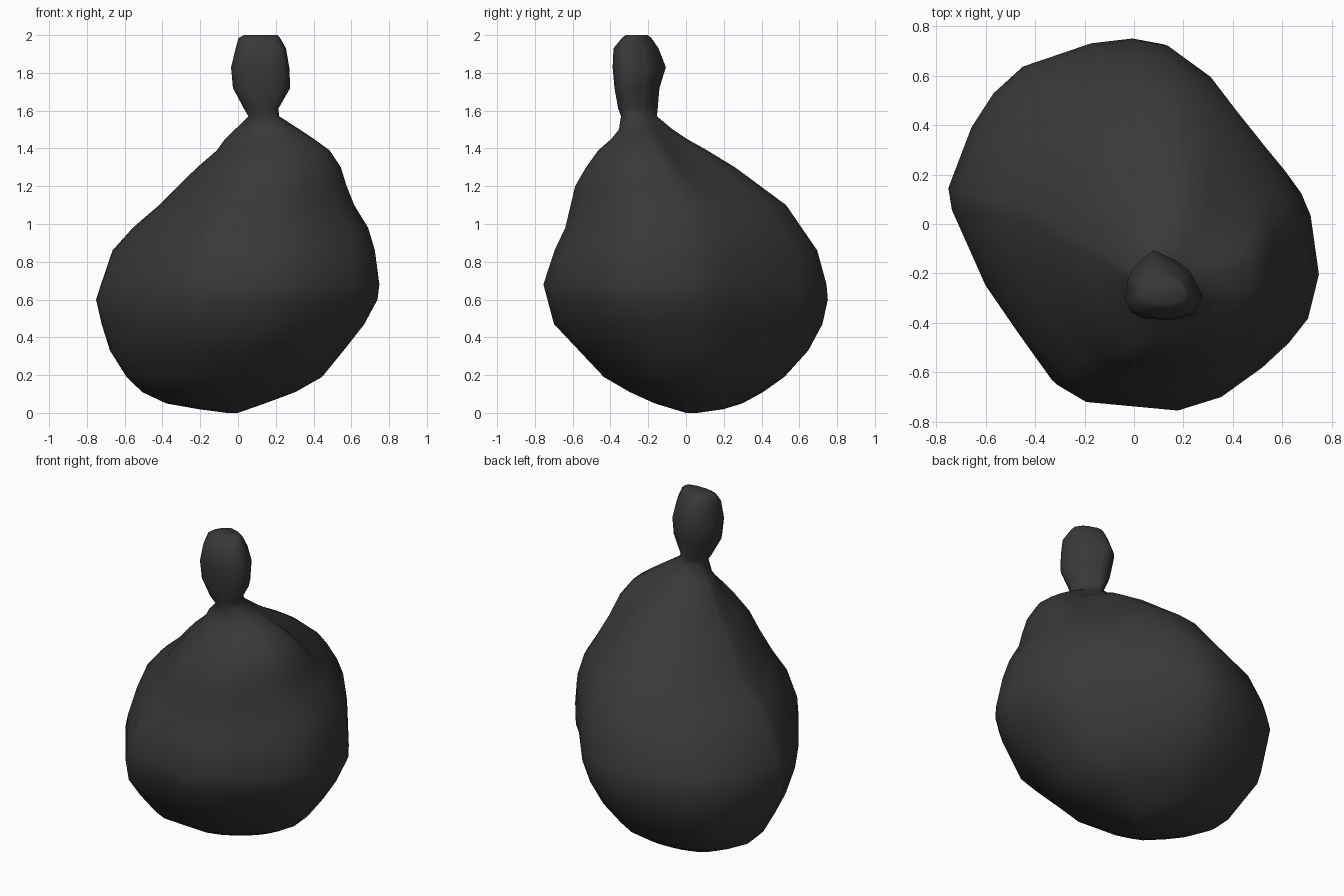
import bpy, bmesh
from math import atan2, cos, sin, exp, radians, pi, hypot

if "Cube" in bpy.data.objects:
    bpy.data.objects.remove(bpy.data.objects["Cube"])

# Plan outline of the sack at its widest (diagonal, rounded oblong)
PLAN = [(0, .755), (-.17, .735), (-.45, .64), (-.57, .53), (-.66, .39), (-.755, .14),
        (-.74, .05), (-.6, -.26), (-.47, -.45), (-.33, -.65), (-.21, -.72), (.17, -.755),
        (.35, -.7), (.52, -.58), (.63, -.48), (.71, -.38), (.755, -.2), (.72, .04),
        (.68, .13), (.61, .22), (.53, .3), (.3, .6), (.13, .73)]
# Plan outline of the gathered top (unit box)
TOP = [(-.31, 1), (-.875, .31), (-1, -.38), (-.75, -.93), (.19, -1), (.84, -.8), (1, -.31), (.63, .52)]

# Side profiles as (z, coordinate)
X_MIN = [(0, -.06), (.04, -.36), (.12, -.53), (.2, -.6), (.35, -.69), (.59, -.755), (.88, -.66),
         (1.02, -.52), (1.1, -.42), (1.29, -.23), (1.38, -.12), (1.44, -.08), (1.5, -.02), (1.57, .05)]
X_MAX = [(0, 0), (.1, .29), (.19, .45), (.45, .66), (.63, .755), (.9, .72), (.98, .69),
         (1.13, .6), (1.33, .54), (1.4, .48), (1.5, .33), (1.57, .22)]
Y_MIN = [(0, .0), (.06, -.2), (.17, -.42), (.47, -.7), (.68, -.755), (.88, -.69), (.98, -.64),
         (1.2, -.59), (1.29, -.54), (1.4, -.46), (1.48, -.36), (1.57, -.345)]
Y_MAX = [(0, .06), (.02, .2), (.06, .33), (.17, .5), (.3, .63), (.46, .72), (.62, .755),
         (.83, .715), (1.1, .53), (1.33, .22), (1.47, -.03), (1.57, -.15)]
# Gathered top: z, x min, x max, y min, y max
KNOT = [(1.61, .03, .215, -.36, -.145), (1.72, -.03, .28, -.38, -.135), (1.83, -.04, .275, -.39, -.1),
        (1.93, -.015, .257, -.385, -.14), (1.985, .0, .225, -.34, -.18), (2.0, .03, .21, -.32, -.2)]
# How round each height is (0 = plan outline, 1 = ellipse)
ROUND = [(0, .35), (.2, .3), (.5, .05), (.7, 0), (1.0, .05), (1.3, .35), (1.5, .4)]
# Bulges and dents: direction in degrees, height, amount, height spread
BUMPS = [(45, .9, .05, .2), (45, 1.34, -.08, .13), (135, .95, -.04, .15), (135, .28, .03, .12)]


def interp(curve, z):
    for (z0, a), (z1, b) in zip(curve, curve[1:]):
        if z <= z1:
            return a + (b - a) * (z - z0) / (z1 - z0)
    return curve[-1][1]


def ray_hit(poly, ang):
    """Point where a ray from the centre leaves a polygon."""
    dx, dy = cos(ang), sin(ang)
    for (ax, ay), (bx, by) in zip(poly, poly[1:] + poly[:1]):
        ex, ey = bx - ax, by - ay
        det = dx * ey - dy * ex
        if abs(det) > 1e-9:
            t = (ax * ey - ay * ex) / det
            s = (ax * dy - ay * dx) / det
            if t > 0 and -1e-6 <= s <= 1 + 1e-6:
                return t * dx, t * dy


sack_plan = [(x / .755, y / .755) for x, y in PLAN]
top_plan = [ray_hit(TOP, atan2(y, x)) for x, y in PLAN]
levels = [0, .02, .05, .11, .19, .33, .47, .6, .68, .86, .98, 1.1, 1.2, 1.3, 1.39, 1.45, 1.5, 1.57]
rings = [(z, *(interp(c, z) for c in (X_MIN, X_MAX, Y_MIN, Y_MAX))) for z in levels] + KNOT

# Loft the tied sack through all rings
bm = bmesh.new()
loops = []
for z, x0, x1, y0, y1 in rings:
    mix = min(1, max(0, (z - 1.48) / .13))
    rnd = interp(ROUND, z)
    loop = []
    for (ax, ay), (bx, by) in zip(sack_plan, top_plan):
        k = 1 + rnd * (1 / hypot(ax, ay) - 1)
        x = (ax * k + (bx - ax * k) * mix) * (x1 - x0) / 2
        y = (ay * k + (by - ay * k) * mix) * (y1 - y0) / 2
        for deg, height, amount, spread in BUMPS:
            a = radians(deg)
            d = (atan2(y, x) - a + pi) % (2 * pi) - pi
            k = amount * exp(-(d / .4) ** 2 - ((z - height) / spread) ** 2)
            x, y = x + cos(a) * k, y + sin(a) * k
        loop.append(bm.verts.new(((x0 + x1) / 2 + x, (y0 + y1) / 2 + y, z)))
    loops.append(loop)
n = len(PLAN)
for lo, hi in zip(loops, loops[1:]):
    for i in range(n):
        j = (i + 1) % n
        bm.faces.new((lo[i], lo[j], hi[j], hi[i]))
bm.faces.new(loops[0])
bm.faces.new(loops[-1])
bmesh.ops.recalc_face_normals(bm, faces=bm.faces)
for f in bm.faces:
    f.smooth = True
mesh = bpy.data.meshes.new("tied_sack")
bm.to_mesh(mesh)
bm.free()
sack = bpy.data.objects.new("tied_sack", mesh)
bpy.context.collection.objects.link(sack)

# Dark plastic colour
mat = bpy.data.materials.new("dark_plastic")
mat.diffuse_color = (.04, .04, .04, 1)
mat.use_nodes = True
mat.node_tree.nodes["Principled BSDF"].inputs["Base Color"].default_value = mat.diffuse_color
mesh.materials.append(mat)
